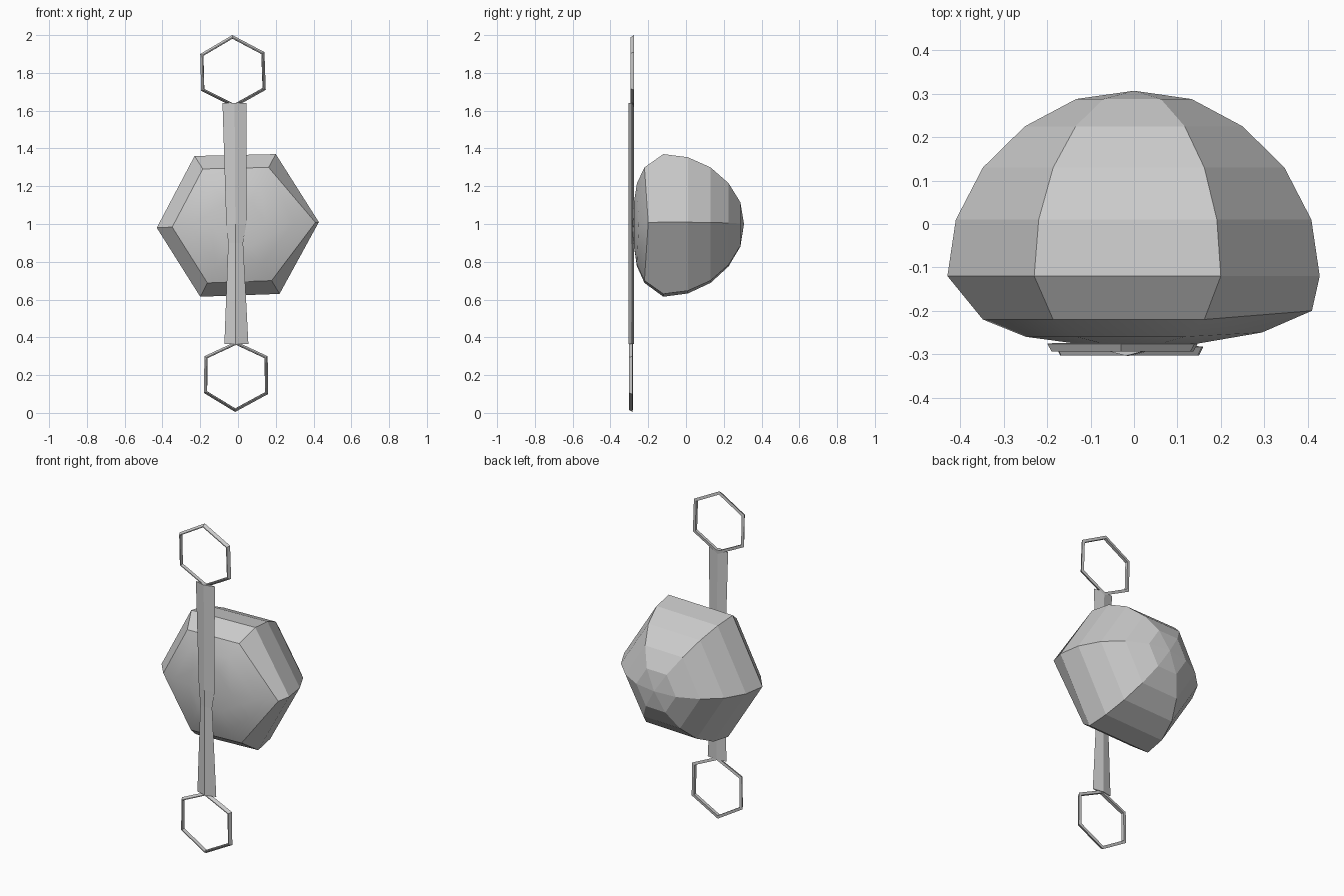
import bpy
from mathutils import Vector

if "Cube" in bpy.data.objects:
    bpy.data.objects.remove(bpy.data.objects["Cube"])


def make(name, verts, faces, smooth=lambda p: False):
    me = bpy.data.meshes.new(name)
    me.from_pydata([tuple(v) for v in verts], [], faces)
    ob = bpy.data.objects.new(name, me)
    bpy.context.collection.objects.link(ob)
    bpy.ops.object.select_all(action='DESELECT')
    bpy.context.view_layer.objects.active = ob
    ob.select_set(True)
    bpy.ops.object.mode_set(mode='EDIT')
    bpy.ops.mesh.select_all(action='SELECT')
    bpy.ops.mesh.normals_make_consistent(inside=False)
    bpy.ops.object.mode_set(mode='OBJECT')
    for p in me.polygons:
        p.use_smooth = smooth(p)
    return ob


def bridge(rows, n):
    """Quads between successive closed loops of n vertices."""
    return [(a * n + i, a * n + (i + 1) % n, b * n + (i + 1) % n, b * n + i)
            for a, b in rows for i in range(n)]


# Domed six-sided body, stacked along y from front to back
hexagon = [(.428, .01), (.2, .37), (-.23, .36), (-.43, -.02), (-.2, -.385), (.22, -.37)]
profile = [(-.275, .32), (-.26, .58), (-.22, .81), (-.12, 1), (.01, .955),
           (.13, .81), (.225, .585), (.288, .31)]
bulge = [(.15, -.275), (.295, -.25), (.41, -.2)]   # fuller right front corner
verts = []
for k, (y, s) in enumerate(profile):
    for i, (x, z) in enumerate(hexagon):
        if i == 0 and k < 3:
            verts.append((bulge[k][0], bulge[k][1], 1 + z * s))
        else:
            verts.append((x * s, y, 1 + z * s))
faces = bridge([(k, k + 1) for k in range(len(profile) - 1)], 6)
last = 6 * (len(profile) - 1)
verts += [(-.01, -.282, .96), (0, .307, 1)]
for i in range(6):
    j = (i + 1) % 6
    faces += [(j, i, last + 6), (last + i, last + j, last + 7)]
make("body", verts, faces, lambda p: p.center.y < -.225)


# Thin six-sided end rings with a narrow front edge
def ring(name, outline, y_back, y_front):
    c = sum((Vector(p) for p in outline), Vector((0, 0))) / 6
    v = []
    for p in outline:
        for t, y in ((1, y_back), (.9, y_back + .002), (.91, y_front), (.94, y_front)):
            q = c + (Vector(p) - c) * t
            v.append((q.x, y, q.y))
    make(name, v, bridge([(i, (i + 1) % 6) for i in range(6)], 4))


ring("top_ring", [(-.03, 2), (.14, 1.91), (.147, 1.71), (-.02, 1.617),
                  (-.195, 1.705), (-.2, 1.9)], -.276, -.294)
ring("bottom_ring", [(-.01, .378), (.157, .3), (.16, .1), (-.015, .005),
                     (-.18, .105), (-.178, .3)], -.283, -.303)

# Long ridged bar joining the rings: z, left, ridge, right
stations = [(.365, -.072, -.012, .055), (.9, -.052, -.012, .027),
            (1.0, -.062, -.014, .044), (1.64, -.082, -.018, .045)]
verts = []
for z, left, mid, right in stations:
    verts += [(left, -.287, z), (mid, -.304, z), (right, -.287, z), (mid, -.276, z)]
make("bar", verts, bridge([(0, 1), (1, 2), (2, 3)], 4) + [(0, 1, 2, 3), (12, 13, 14, 15)])
